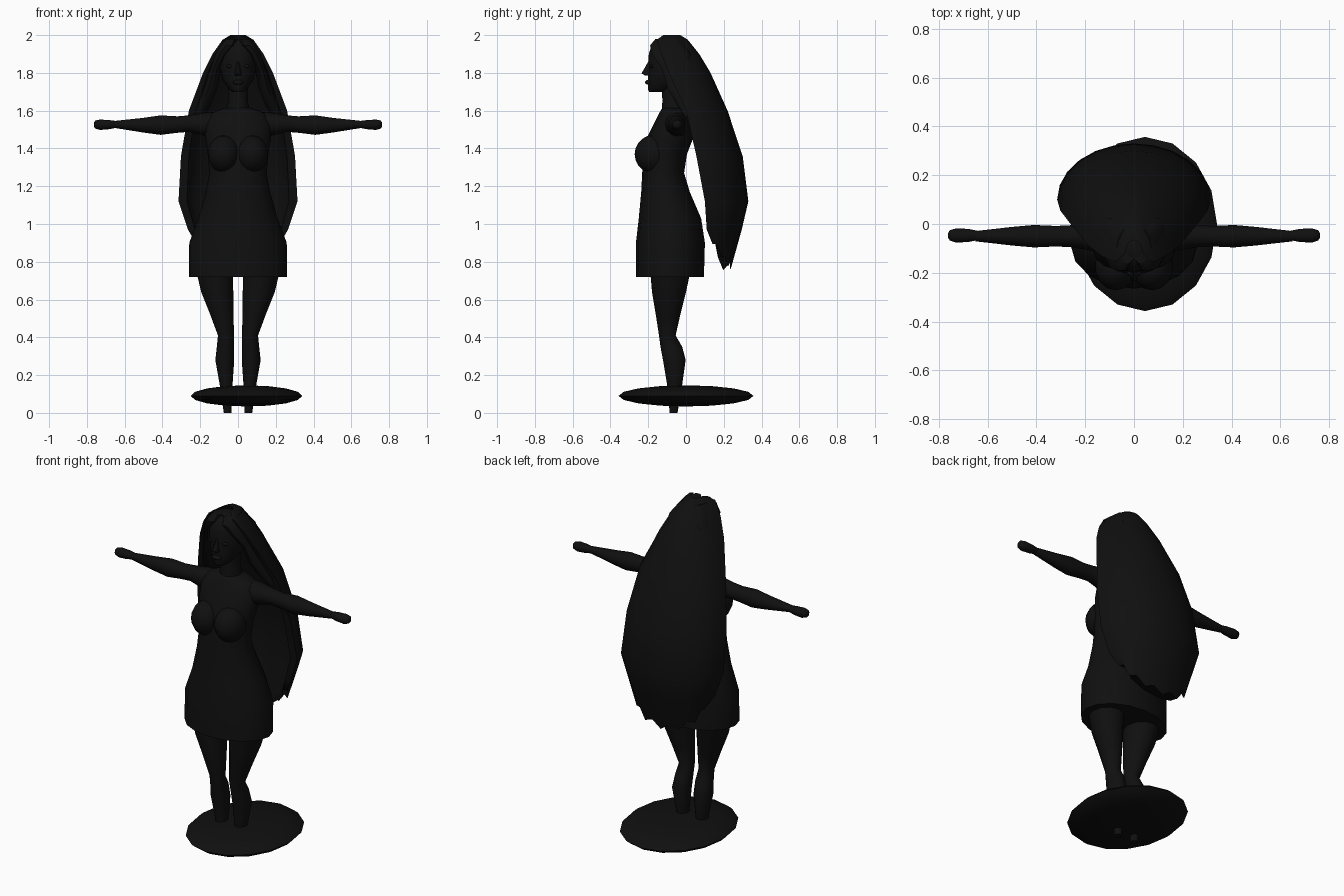
import bpy
import bmesh
from math import sin, cos, pi, radians
from mathutils import Matrix

cube = bpy.data.objects.get("Cube")
if cube:
    bpy.data.objects.remove(cube, do_unlink=True)

# One flat colour for the whole figure
black = bpy.data.materials.new("near black")
black.use_nodes = True
colour = (0.005, 0.005, 0.005, 1)
black.diffuse_color = colour
black.node_tree.nodes["Principled BSDF"].inputs["Base Color"].default_value = colour


def finish(name, bm, angle=50):
    """Turn a bmesh into a smooth-shaded object."""
    bmesh.ops.recalc_face_normals(bm, faces=bm.faces[:])
    mesh = bpy.data.meshes.new(name)
    bm.to_mesh(mesh)
    bm.free()
    mesh.materials.append(black)
    obj = bpy.data.objects.new(name, mesh)
    bpy.context.collection.objects.link(obj)
    bpy.ops.object.select_all(action="DESELECT")
    obj.select_set(True)
    bpy.context.view_layer.objects.active = obj
    bpy.ops.object.shade_smooth_by_angle(angle=radians(angle))
    return obj


def skin(name, rings, angle=50):
    """Bridge a list of equal point rings and cap both ends."""
    bm = bmesh.new()
    loops = [[bm.verts.new(p) for p in ring] for ring in rings]
    count = len(loops[0])
    for low, high in zip(loops, loops[1:]):
        for i in range(count):
            j = (i + 1) % count
            bm.faces.new((low[i], low[j], high[j], high[i]))
    bm.faces.new(loops[0])
    bm.faces.new(loops[-1])
    return finish(name, bm, angle)


def upright(name, sections, sides=16, flip=1):
    """Loft ellipses given as height, centre x, half width, front y, back y."""
    rings = []
    for z, x, width, front, back in sections:
        mid, depth = (front + back) / 2, (back - front) / 2
        rings.append([(flip * (x + width * cos(2 * pi * i / sides)),
                       mid + depth * sin(2 * pi * i / sides), z)
                      for i in range(sides)])
    return skin(name, rings)


def sideways(name, sections, y, flip, sides=12):
    """Loft ellipses along x given as x, half depth, bottom z, top z."""
    rings = []
    for x, depth, low, high in sections:
        mid, half = (low + high) / 2, (high - low) / 2
        rings.append([(flip * x, y + depth * cos(2 * pi * i / sides),
                       mid + half * sin(2 * pi * i / sides))
                      for i in range(sides)])
    return skin(name, rings)


def ball(name, centre, size, segments=12, rings=8):
    bm = bmesh.new()
    matrix = Matrix.Translation(centre) @ Matrix.Diagonal((*size, 1))
    bmesh.ops.create_uvsphere(bm, u_segments=segments, v_segments=rings,
                              radius=1, matrix=matrix)
    return finish(name, bm)


# Oval stand, slightly off centre
ball("stand", (0.045, 0, 0.09), (0.295, 0.357, 0.056), 16, 8)

# Dress from hem to neckline
dress = [
    (0.72, 0, 0.26, -0.265, 0.095),
    (0.9, 0, 0.258, -0.265, 0.1),
    (1.03, 0, 0.21, -0.25, 0.08),
    (1.17, 0, 0.17, -0.237, 0.02),
    (1.27, 0, 0.152, -0.232, -0.01),
    (1.37, 0, 0.16, -0.225, 0.005),
    (1.46, 0, 0.175, -0.205, 0.04),
    (1.54, 0, 0.18, -0.165, 0.04),
    (1.59, 0, 0.14, -0.14, 0.02),
    (1.615, 0, 0.07, -0.125, 0),
]
upright("dress", dress)
upright("neck", [(1.58, 0, 0.07, -0.13, 0.01),
                 (1.65, 0, 0.052, -0.125, -0.01),
                 (1.76, 0, 0.055, -0.13, -0.01)], 12)

# Head with flat chin
head = [
    (1.7, 0, 0.03, -0.195, -0.11),
    (1.715, 0, 0.05, -0.202, -0.07),
    (1.76, 0, 0.08, -0.2, 0),
    (1.82, 0, 0.095, -0.2, 0.03),
    (1.9, 0, 0.1, -0.197, 0.03),
    (1.95, 0, 0.08, -0.18, 0),
    (1.98, 0, 0.04, -0.14, -0.04),
]
upright("head", head)
upright("nose", [(1.785, 0, 0.016, -0.215, -0.18),
                 (1.798, 0, 0.019, -0.236, -0.18),
                 (1.815, 0, 0.013, -0.225, -0.18),
                 (1.86, 0, 0.008, -0.2, -0.18)], 8)
ball("lips", (0, -0.2, 0.5 + 1.25), (0.03, 0.017, 0.013), 10, 6)

# Lower leg, thigh and narrow foot, drawn for the left side
leg = [
    (0, 0.055, 0.02, -0.086, -0.045),
    (0.06, 0.058, 0.026, -0.092, -0.035),
    (0.15, 0.063, 0.034, -0.1, -0.02),
    (0.28, 0.07, 0.05, -0.122, -0.002),
    (0.35, 0.066, 0.046, -0.135, -0.02),
    (0.41, 0.064, 0.042, -0.143, -0.055),
    (0.52, 0.085, 0.062, -0.16, -0.03),
    (0.64, 0.11, 0.085, -0.18, 0),
    (0.78, 0.128, 0.1, -0.192, 0.03),
]
arm = [
    (0.08, 0.07, 1.45, 1.595),
    (0.17, 0.06, 1.465, 1.59),
    (0.26, 0.045, 1.488, 1.575),
    (0.32, 0.042, 1.483, 1.57),
    (0.41, 0.046, 1.472, 1.575),
    (0.5, 0.038, 1.484, 1.562),
    (0.65, 0.021, 1.508, 1.546),
]
hand = [
    (0.64, 0.019, 1.51, 1.545),
    (0.68, 0.027, 1.502, 1.55),
    (0.73, 0.029, 1.498, 1.553),
    (0.755, 0.021, 1.505, 1.548),
    (0.763, 0.008, 1.515, 1.538),
]
# Front lock of hair from the parting to the shoulder
lock = [
    (1.57, 0.205, 0.03, -0.01, 0.05),
    (1.63, 0.18, 0.035, -0.05, 0.04),
    (1.72, 0.145, 0.035, -0.1, 0.02),
    (1.82, 0.12, 0.03, -0.13, 0.02),
    (1.9, 0.085, 0.04, -0.185, 0.03),
    (1.945, 0.048, 0.05, -0.195, 0),
    (1.98, 0.03, 0.04, -0.165, -0.02),
]
for flip, side in ((1, "left"), (-1, "right")):
    upright(side + "_leg", leg, 12, flip)
    sideways(side + "_arm", arm, -0.05, flip)
    sideways(side + "_hand", hand, -0.047, flip)
    upright(side + "_front_lock", lock, 10, flip)
    ball(side + "_bust", (flip * 0.075, -0.175, 1.37), (0.085, 0.097, 0.1), 14, 10)
    ball(side + "_ear", (flip * 0.11, -0.065, 1.83), (0.03, 0.024, 0.04), 8, 6)
    ball(side + "_eye", (flip * 0.042, -0.182, 1.835), (0.02, 0.012, 0.011), 8, 6)

# Long hair as a thick crescent shell: height, half width, front y, back y
hair = [
    (2.0, 0.04, -0.12, -0.03),
    (1.975, 0.082, -0.155, 0.01),
    (1.9, 0.135, -0.13, 0.07),
    (1.8, 0.185, -0.09, 0.13),
    (1.6, 0.26, 0.0, 0.22),
    (1.36, 0.302, 0.055, 0.3),
    (1.12, 0.315, 0.1, 0.33),
    (0.97, 0.265, 0.11, 0.295),
]
STEPS = 12


def crescent(width, front, back, height):
    """Outer arc round the back, then a flatter inner arc returning."""
    depth = back - front
    arc = [pi * i / STEPS for i in range(STEPS + 1)]
    outer = [(width * cos(a), front + depth * sin(a), height(i))
             for i, a in enumerate(arc)]
    inner = [(width * 0.86 * cos(a), front + depth * 0.6 * sin(a), height(i))
             for i, a in reversed(list(enumerate(arc)))]
    return outer + inner


def ragged(i):
    """Tip heights: lowest in the middle, alternating teeth."""
    return 0.93 - 0.14 * sin(pi * i / STEPS) - (0.035 if i % 2 == 0 else 0)


rings = [crescent(w, f, b, lambda i, z=z: z) for z, w, f, b in hair]
rings.append(crescent(0.22, 0.14, 0.235, ragged))
skin("long_hair", rings, 60)
